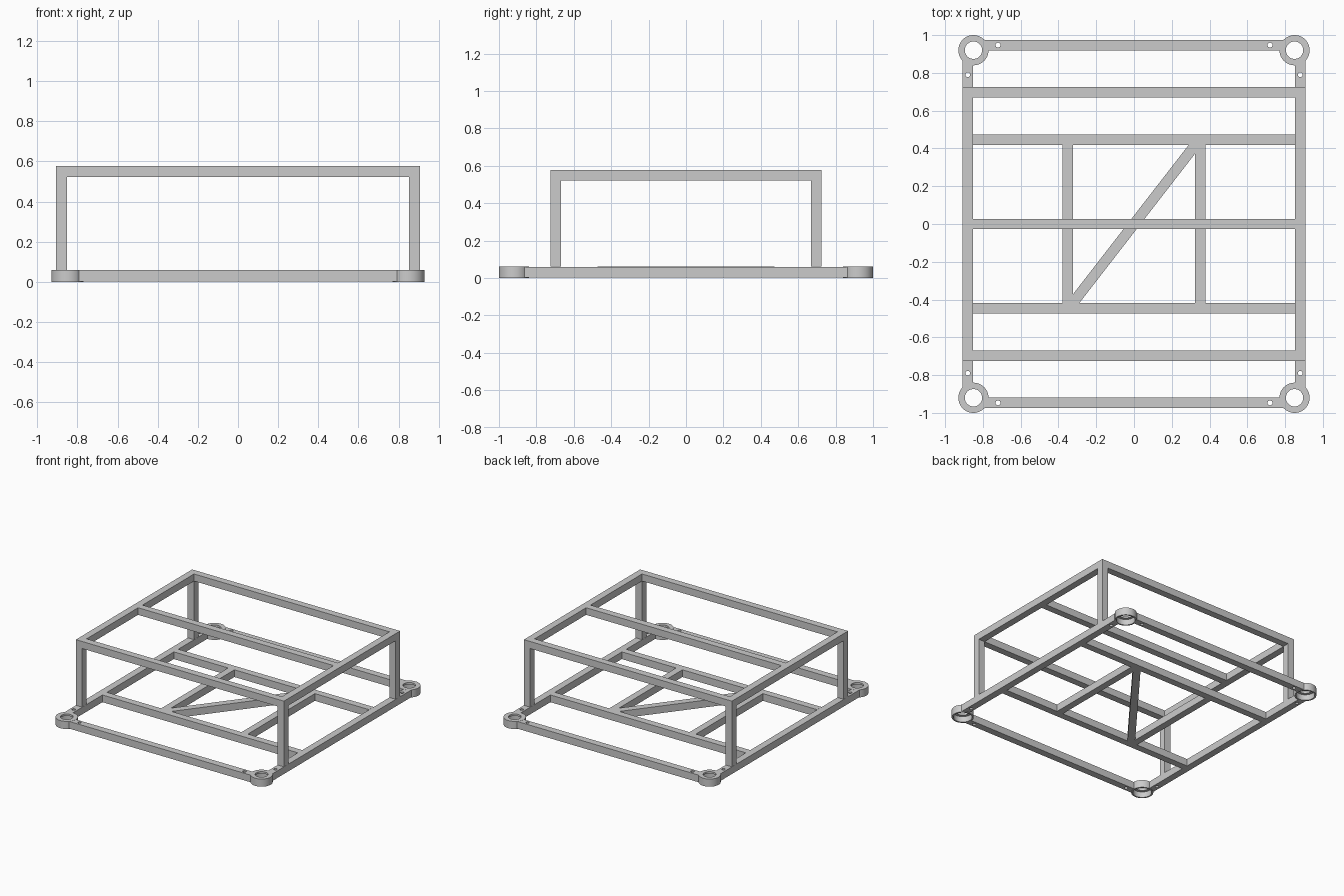
import bpy, bmesh, math
from mathutils import Vector

if "Cube" in bpy.data.objects:
    bpy.data.objects.remove(bpy.data.objects["Cube"])

T = 0.055            # tube size
H = T / 2
LOW0, LOW1 = 0.003, 0.06      # lower frame heights
TOP0, TOP1 = 0.522, 0.578     # upper frame heights
SX, PY = 0.88, 0.697          # side rail x, post y
RX, RY, RR = 0.85, 0.92, 0.08 # corner ring centre and radius


def make(name, bm):
    bmesh.ops.recalc_face_normals(bm, faces=bm.faces)
    me = bpy.data.meshes.new(name)
    bm.to_mesh(me)
    bm.free()
    ob = bpy.data.objects.new(name, me)
    bpy.context.collection.objects.link(ob)
    return ob


def prism(name, pts, z0, z1):
    bm = bmesh.new()
    f = bm.faces.new([bm.verts.new((x, y, z0)) for x, y in pts])
    ext = bmesh.ops.extrude_face_region(bm, geom=[f])
    bmesh.ops.translate(bm, vec=(0, 0, z1 - z0),
                        verts=[g for g in ext["geom"] if isinstance(g, bmesh.types.BMVert)])
    return make(name, bm)


def bar(name, x0, x1, y0, y1, z0, z1):
    return prism(name, [(x0, y0), (x1, y0), (x1, y1), (x0, y1)], z0, z1)


def cylinder(name, x, y, r, n):
    pts = [(x + r * math.cos(2 * math.pi * i / n), y + r * math.sin(2 * math.pi * i / n)) for i in range(n)]
    return prism(name, pts, -0.1, 0.15)


def activate(ob):
    bpy.ops.object.select_all(action='DESELECT')
    ob.select_set(True)
    bpy.context.view_layer.objects.active = ob


def cut(ob, cutters):
    activate(ob)
    for c in cutters:
        m = ob.modifiers.new("cut", 'BOOLEAN')
        m.operation, m.object, m.solver = 'DIFFERENCE', c, 'EXACT'
        bpy.ops.object.modifier_apply(modifier=m.name)
        bpy.data.objects.remove(c)
    bpy.ops.object.shade_smooth_by_angle(angle=math.radians(30))


def ring(name, cx, cy, n=48):
    # flanged cup: small hole on top, wider recess from below
    prof = [(RR, 0), (RR, LOW1), (0.046, LOW1), (0.046, 0.045), (0.068, 0.045), (0.068, 0)]
    bm = bmesh.new()
    loops = []
    for i in range(n):
        a = 2 * math.pi * i / n
        loops.append([bm.verts.new((cx + r * math.cos(a), cy + r * math.sin(a), z)) for r, z in prof])
    k = len(prof)
    for i in range(n):
        p, q = loops[i], loops[(i + 1) % n]
        for j in range(k):
            bm.faces.new((p[j], q[j], q[(j + 1) % k], p[(j + 1) % k]))
    ob = make(name, bm)
    activate(ob)
    bpy.ops.object.shade_smooth_by_angle(angle=math.radians(30))


# corner rings
for sx in (-1, 1):
    for sy in (-1, 1):
        ring("corner_ring", sx * RX, sy * RY)

# lower perimeter rails, scooped to the rings and drilled with bolt holes
for s in (-1, 1):
    e = bar("lower_end_rail", -0.82, 0.82, s * 0.947 - H, s * 0.947 + H, LOW0, LOW1 - 0.0005)
    cut(e, [cylinder("cutter", t * RX, s * RY, 0.074, 48) for t in (-1, 1)]
        + [cylinder("cutter", t * 0.72, s * 0.947, 0.013, 20) for t in (-1, 1)])
    r = bar("lower_side_rail", s * SX - H, s * SX + H, -0.89, 0.89, LOW0, LOW1 - 0.0005)
    cut(r, [cylinder("cutter", s * RX, t * RY, 0.074, 48) for t in (-1, 1)]
        + [cylinder("cutter", s * SX, t * 0.79, 0.013, 20) for t in (-1, 1)])

# lower cross bars and inner rails
IN = SX - H
CY = 0.445
for s in (-1, 1):
    bar("lower_cross_bar", -IN, IN, s * CY - H, s * CY + H, LOW0, LOW1)
    bar("inner_rail", s * 0.351 - H, s * 0.351 + H, -CY + H, CY - H, LOW0, LOW1)

# diagonal brace, ends trimmed to fit the inner corners
bx, by = 0.351 - H, CY - H
L = math.hypot(bx, by)
dx, dy = H * L / by, H * L / bx
prism("diagonal_brace", [(-bx, -by), (-bx + dx, -by), (bx, by - dy),
                         (bx, by), (bx - dx, by), (-bx, -by + dy)], LOW0, LOW1)

# posts and upper frame
for s in (-1, 1):
    for t in (-1, 1):
        bar("post", s * SX - H, s * SX + H, t * PY - H, t * PY + H, LOW1, TOP0)
    bar("upper_side_rail", s * SX - H, s * SX + H, -PY - H, PY + H, TOP0, TOP1)
for y in (-PY, 0, PY):
    bar("upper_cross_bar", -IN, IN, y - H, y + H, TOP0, TOP1)
